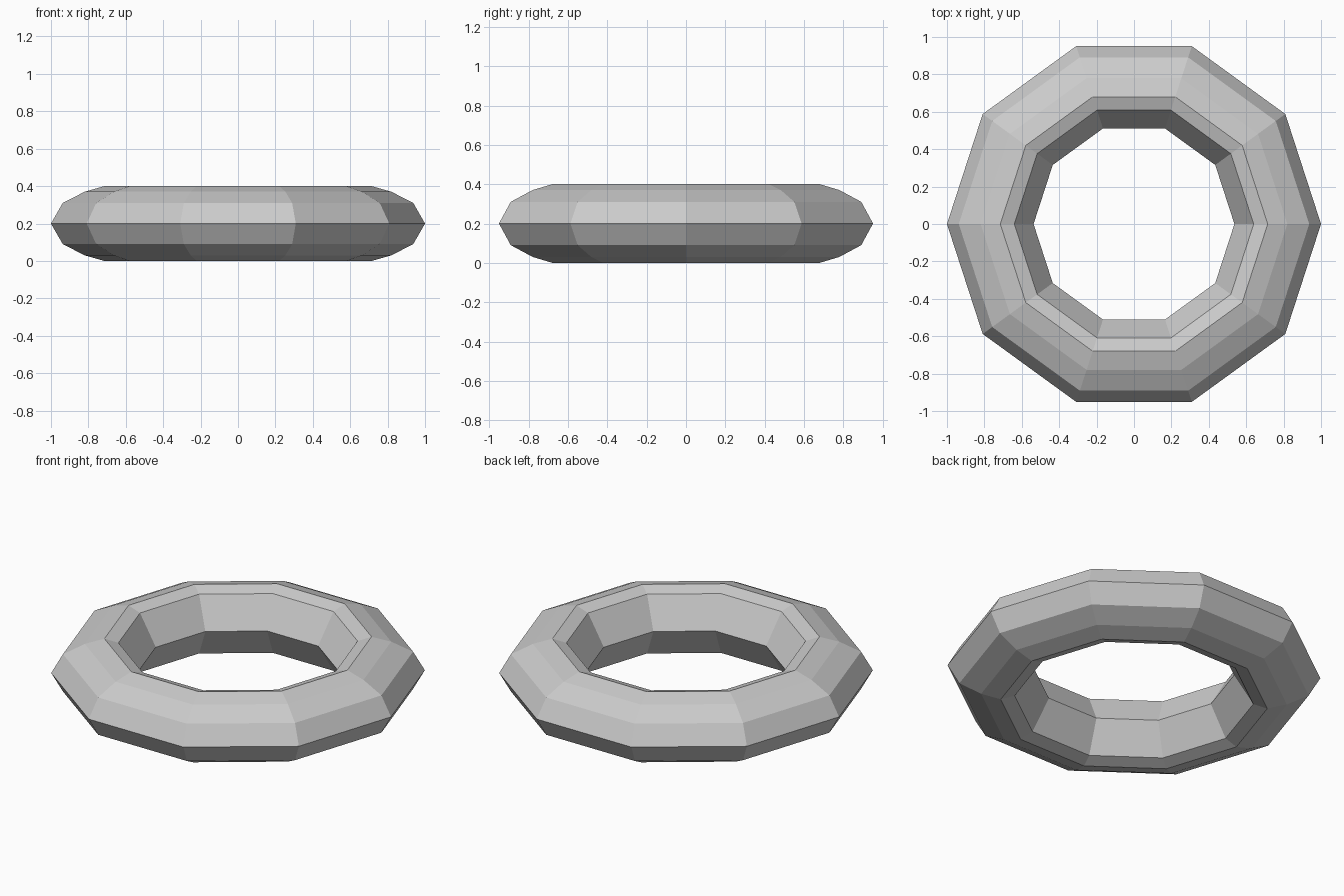
import bpy, bmesh
from math import cos, sin, tau

if "Cube" in bpy.data.objects:
    bpy.data.objects.remove(bpy.data.objects["Cube"])

SIDES = 10
MID = 0.2  # height of the ring's mid plane

# upper half of the cross-section, outer rim to inner rim: (radius, height above mid plane)
upper = [(1.0, 0), (0.937, 0.11), (0.82, 0.17), (0.715, 0.2), (0.64, 0.175), (0.537, 0)]
profile = upper + [(r, -h) for r, h in upper[-2:0:-1]]

# sweep the cross-section around z
bm = bmesh.new()
rings = []
for i in range(SIDES):
    a = tau * i / SIDES
    rings.append([bm.verts.new((r * cos(a), r * sin(a), MID + h)) for r, h in profile])
n = len(profile)
for i in range(SIDES):
    a, b = rings[i], rings[(i + 1) % SIDES]
    for j in range(n):
        k = (j + 1) % n
        bm.faces.new((a[j], b[j], b[k], a[k]))
bmesh.ops.recalc_face_normals(bm, faces=bm.faces)

# faceted ring
mesh = bpy.data.meshes.new("ring")
bm.to_mesh(mesh)
bm.free()
bpy.context.collection.objects.link(bpy.data.objects.new("ring", mesh))
